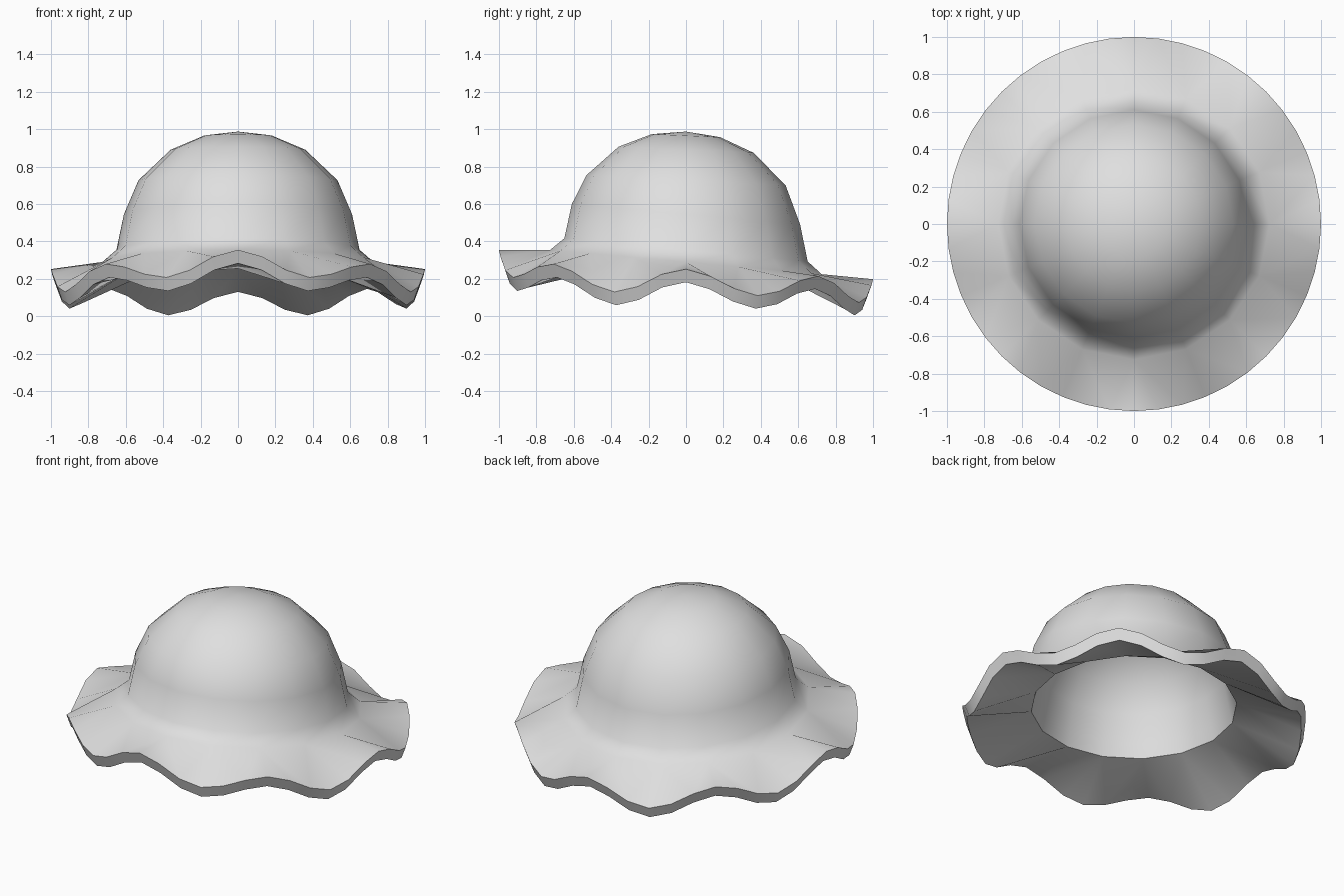
import bpy, bmesh
from math import sin, cos, pi

cube = bpy.data.objects.get("Cube")
if cube:
    bpy.data.objects.remove(cube, do_unlink=True)

SIDES = 16      # columns around the crown
RIM = 48        # columns around the wavy edge
TILT = 0.078    # the brim rises toward the front
# Crests and dips of the rim from front to back, the same on both sides
WAVES = [0.277, 0.135, 0.224, 0.1, 0.252, 0.14, 0.27, 0.145, 0.276]

# One flat felt colour
felt = bpy.data.materials.new("light_grey_felt")
felt.use_nodes = True
colour = (0.74, 0.74, 0.74, 1)
felt.diffuse_color = colour
felt.node_tree.nodes["Principled BSDF"].inputs["Base Color"].default_value = colour

bm = bmesh.new()


def wave(i):
    """Rim height at column i, eased between crest and dip."""
    step, part = divmod(min(i, RIM - i), 3)
    low, high = WAVES[step], WAVES[min(step + 1, SIDES // 2)]
    return low + (high - low) * (1 - cos(pi * part / 3)) / 2


def ring(radius, heights, tilt):
    verts = []
    for i, z in enumerate(heights):
        a = 2 * pi * i / len(heights)
        x, y = radius * sin(a), -radius * cos(a)
        verts.append(bm.verts.new((x, y, z - tilt * y)))
    return verts


def bridge(a, b):
    """Join two rings of equal count."""
    n = len(a)
    for i in range(n):
        j = (i + 1) % n
        bm.faces.new((a[i], a[j], b[j], b[i]))


def flare(a, b):
    """Join a crown ring to the finer rim ring, three columns to one."""
    for i in range(SIDES):
        p, q = a[i], a[(i + 1) % SIDES]
        o = [b[(3 * i + k) % RIM] for k in range(4)]
        bm.faces.new((p, o[0], o[1]))
        bm.faces.new((p, o[1], o[2], q))
        bm.faces.new((q, o[2], o[3]))


def shell(profile, apex):
    """Dome from the bottom ring up to the apex; returns the bottom ring."""
    rings = [ring(r, [z] * SIDES, tilt) for r, z, tilt in profile]
    for low, high in zip(rings, rings[1:]):
        bridge(low, high)
    tip = bm.verts.new((0, 0, apex))
    top = rings[-1]
    for i in range(SIDES):
        bm.faces.new((top[i], top[(i + 1) % SIDES], tip))
    return rings[0]


# Crown: the outside leans, the inside is level (radius, height, tilt)
outer = shell([(0.725, 0.29, 0.09), (0.65, 0.355, 0.095), (0.61, 0.545, 0.09),
               (0.532, 0.727, 0.05), (0.36, 0.89, 0.045), (0.183, 0.965, 0.045)], 0.987)
inner = shell([(0.6, 0.255, 0), (0.58, 0.34, 0), (0.545, 0.52, 0),
               (0.475, 0.69, 0), (0.325, 0.83, 0), (0.17, 0.895, 0)], 0.917)

# Brim, dipping in eight waves, with a thick edge
rim_top = ring(1.0, [wave(i) for i in range(RIM)], TILT)
rim_bottom = ring(0.975, [wave(i) - 0.07 for i in range(RIM)], TILT)
flare(outer, rim_top)
flare(inner, rim_bottom)
bridge(rim_top, rim_bottom)

bmesh.ops.recalc_face_normals(bm, faces=bm.faces)
mesh = bpy.data.meshes.new("wavy_brim_hat")
bm.to_mesh(mesh)
bm.free()
mesh.materials.append(felt)
hat = bpy.data.objects.new("wavy_brim_hat", mesh)
bpy.context.collection.objects.link(hat)

# Soft crown and brim, crisp edge and opening
bpy.ops.object.select_all(action='DESELECT')
hat.select_set(True)
bpy.context.view_layer.objects.active = hat
bpy.ops.object.shade_smooth_by_angle(angle=pi / 4)
